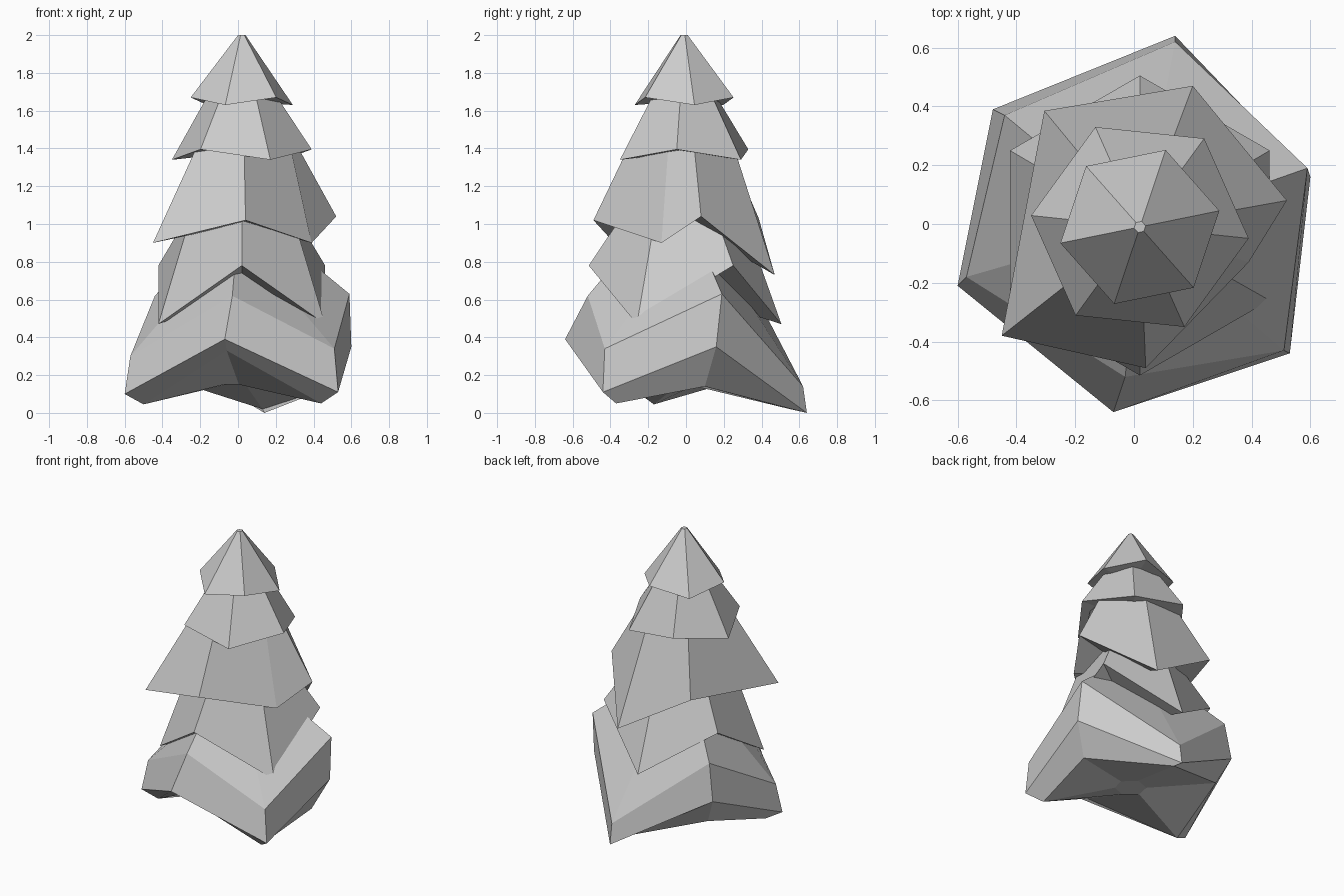
import bpy
import bmesh
from math import cos, sin, radians, hypot

SIDES = 6

cube = bpy.data.objects.get("Cube")
if cube:
    bpy.data.objects.remove(cube, do_unlink=True)

grey = bpy.data.materials.new("plain_grey")
grey.use_nodes = True
colour = (0.6, 0.6, 0.6, 1)
grey.diffuse_color = colour
grey.node_tree.nodes["Principled BSDF"].inputs["Base Color"].default_value = colour


def hexagon(radius, turn, heights, centre=(0.02, -0.01)):
    """Regular ring whose corners alternate between two heights."""
    ring = []
    for i in range(SIDES):
        a = radians(turn + i * 360 / SIDES)
        ring.append((centre[0] + radius * cos(a), centre[1] + radius * sin(a),
                     heights[i % 2]))
    return ring


def gathered(ring, radius, heights, centre=(0.02, -0.01)):
    """Round ring that keeps the corner directions of another ring."""
    result = []
    for i, (x, y, _) in enumerate(ring):
        dx, dy = x - centre[0], y - centre[1]
        k = radius / hypot(dx, dy)
        result.append((centre[0] + dx * k, centre[1] + dy * k, heights[i % 2]))
    return result


def build_tier(name, rings, base_z):
    """Skin rings from bottom to top, cap the top and fan the underside."""
    bm = bmesh.new()
    loops = [[bm.verts.new(p) for p in ring] for ring in rings]
    for low, high in zip(loops, loops[1:]):
        for i in range(SIDES):
            j = (i + 1) % SIDES
            bm.faces.new((low[i], low[j], high[j], high[i]))
    bm.faces.new(loops[-1])
    hub = bm.verts.new((0.02, 0, base_z))
    for i in range(SIDES):
        bm.faces.new((loops[0][(i + 1) % SIDES], loops[0][i], hub))
    bmesh.ops.recalc_face_normals(bm, faces=bm.faces)
    mesh = bpy.data.meshes.new(name)
    bm.to_mesh(mesh)
    bm.free()
    mesh.materials.append(grey)
    obj = bpy.data.objects.new(name, mesh)
    bpy.context.collection.objects.link(obj)


# Pointed crown
rim = hexagon(0.276, 11.5, (1.63, 1.67))
build_tier("crown_tier", [rim, gathered(rim, 0.02, (2.0, 2.0))], 1.65)

# Upper skirt
rim = hexagon(0.372, -6, (1.395, 1.34))
build_tier("upper_tier", [rim, gathered(rim, 0.17, (1.7, 1.7))], 1.38)

# Uneven middle skirt
rim = [(0.52, 0.08, 1.04), (0.2, 0.47, 0.73), (-0.305, 0.385, 1.03),
       (-0.45, -0.38, 0.9), (0.04, -0.49, 1.02), (0.39, -0.13, 0.9)]
build_tier("middle_tier", [rim, gathered(rim, 0.25, (1.5, 1.5))], 1.0)

# Lower skirt
rim = hexagon(0.51, 30, (0.78, 0.47), (0.02, -0.005))
build_tier("lower_tier", [rim, gathered(rim, 0.29, (1.1, 1.1))], 0.63)

# Heavy base with a bevelled lip and a hollow underside
rim = [(0.6, 0.16, 0.35), (0.14, 0.64, 0), (-0.48, 0.39, 0.37),
       (-0.6, -0.21, 0.1), (-0.07, -0.64, 0.39), (0.53, -0.44, 0.11)]
shoulder = [(0.59, 0.19, 0.63), (0.14, 0.62, 0.14), (-0.44, 0.37, 0.62),
            (-0.57, -0.18, 0.3), (-0.03, -0.52, 0.62), (0.51, -0.43, 0.34)]
lip = [(0.5, 0.1, 0.14), (0.13, 0.55, 0.02), (-0.4, 0.33, 0.19),
       (-0.5, -0.17, 0.045), (-0.06, -0.53, 0.33), (0.44, -0.37, 0.05)]
build_tier("base_tier", [gathered(lip, 0.1, (0.15, 0.15)), lip, rim, shoulder,
                         gathered(shoulder, 0.32, (0.85, 0.63))], 0.15)
